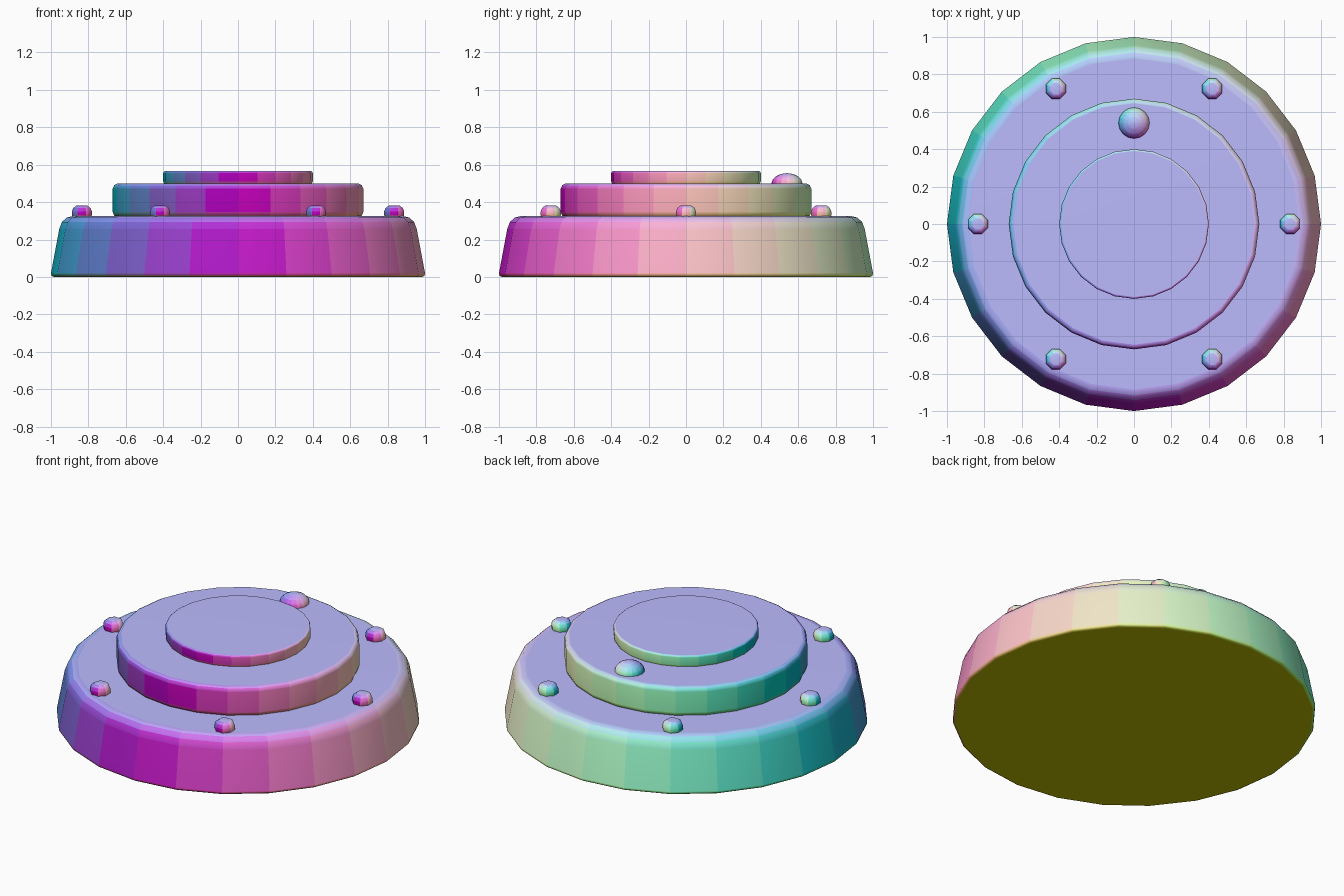
import bpy, bmesh, math
from mathutils import Matrix, Vector

if "Cube" in bpy.data.objects:
    bpy.data.objects.remove(bpy.data.objects["Cube"])


def tint(normal):
    """Material coloured by the direction a face looks in."""
    color = [round(0.5 + 0.5 * c, 2) for c in normal]
    name = "tint_" + "_".join(f"{c:.2f}" for c in color)
    mat = bpy.data.materials.get(name)
    if mat is None:
        mat = bpy.data.materials.new(name)
        mat.diffuse_color = (*color, 1)
        mat.use_nodes = True
        mat.node_tree.nodes["Principled BSDF"].inputs["Base Color"].default_value = mat.diffuse_color
    return mat


def finish(name, bm, angle):
    bmesh.ops.recalc_face_normals(bm, faces=bm.faces)
    bm.normal_update()
    mesh = bpy.data.meshes.new(name)
    slots = {}
    for face in bm.faces:
        mat = tint(face.normal)
        if mat.name not in slots:
            slots[mat.name] = len(slots)
            mesh.materials.append(mat)
        face.material_index = slots[mat.name]
    bm.to_mesh(mesh)
    bm.free()
    obj = bpy.data.objects.new(name, mesh)
    bpy.context.collection.objects.link(obj)
    bpy.ops.object.select_all(action='DESELECT')
    obj.select_set(True)
    bpy.context.view_layer.objects.active = obj
    bpy.ops.object.shade_smooth_by_angle(angle=math.radians(angle))
    mod = obj.modifiers.new("weighted", 'WEIGHTED_NORMAL')
    mod.keep_sharp = True
    return obj


def lathe(name, profile, sides, loc=(0, 0, 0), turn=0.0, angle=50):
    """Closed solid of revolution from (radius, z) points, capped at both ends."""
    bm = bmesh.new()
    rings = []
    for r, z in profile:
        ring = []
        for i in range(sides):
            a = turn + math.tau * i / sides
            ring.append(bm.verts.new(Vector(loc) + Vector((r * math.cos(a), r * math.sin(a), z))))
        rings.append(ring)
    for low, high in zip(rings, rings[1:]):
        for i in range(sides):
            j = (i + 1) % sides
            bm.faces.new((low[i], low[j], high[j], high[i]))
    bm.faces.new(rings[0][::-1])
    bm.faces.new(rings[-1])
    return finish(name, bm, angle)


# Tapered base with rounded rim
lathe("base", [(0.985, 0), (0.997, 0.007), (1.0, 0.02), (0.956, 0.255),
               (0.942, 0.293), (0.917, 0.317), (0.885, 0.325)], 24)

# Middle tier
lathe("middle_tier", [(0.645, 0.318), (0.662, 0.328), (0.67, 0.348), (0.67, 0.472),
                      (0.662, 0.49), (0.645, 0.499)], 24)

# Top disc
lathe("top_disc", [(0.39, 0.49), (0.4, 0.51), (0.4, 0.555), (0.397, 0.562), (0.39, 0.566)], 24)

# Ring of bolts
for k in range(6):
    a = math.tau * k / 6
    lathe(f"bolt_{k + 1}", [(0.052, 0.318), (0.058, 0.33), (0.058, 0.35), (0.05, 0.369), (0.032, 0.381)],
          8, (0.835 * math.cos(a), 0.835 * math.sin(a), 0), math.pi / 8)

# Indicator dome at the back
bm = bmesh.new()
bmesh.ops.create_uvsphere(bm, u_segments=16, v_segments=8, radius=1,
                          matrix=Matrix.Translation((0, 0.54, 0.5)) @ Matrix.Diagonal((0.083, 0.083, 0.055, 1)))
finish("indicator_dome", bm, 60)
